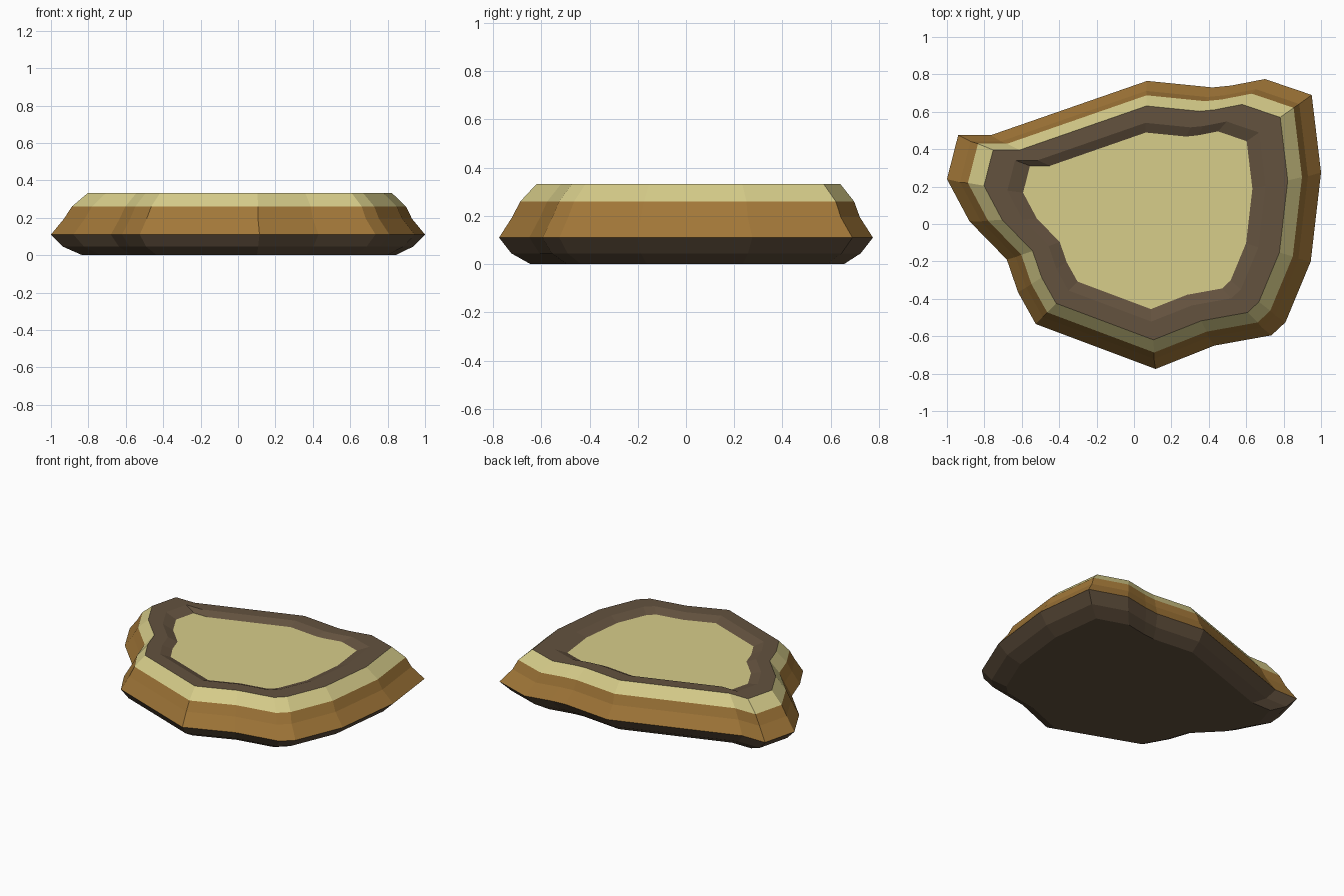
import bpy

cube = bpy.data.objects.get("Cube")
if cube:
    bpy.data.objects.remove(cube, do_unlink=True)


def make_material(name, rgb):
    mat = bpy.data.materials.new(name)
    mat.use_nodes = True
    color = (*rgb, 1.0)
    mat.diffuse_color = color
    mat.node_tree.nodes["Principled BSDF"].inputs["Base Color"].default_value = color
    return mat


cream = make_material("pale cream", (0.68, 0.61, 0.255))
tan = make_material("tan", (0.36, 0.185, 0.04))
brown = make_material("dark brown", (0.125, 0.084, 0.049))

# Widest outline of the slab, clockwise from the back right corner
OUTLINE = [
    (-.94, .475), (-.765, .475), (.07, .765), (.42, .73), (.52, .74), (.7, .775),
    (.95, .69), (1, .275), (.945, -.2), (.81, -.525), (.735, -.595), (.43, -.65),
    (.115, -.775), (-.525, -.535), (-.62, -.365), (-.68, -.19), (-.88, .015), (-1, .24),
]


def ring(scale, z, shift=0.0):
    """The outline scaled in plan, nudged, and set at a height."""
    return [(x * scale + shift, y * scale + shift, z) for x, y in OUTLINE]


def build_layer(name, rings, mat, cap_bottom=False, cap_top=False):
    """Bridge stacked rings into one band, with optional flat caps."""
    n = len(OUTLINE)
    verts = [v for r in rings for v in r]
    faces = []
    for level in range(len(rings) - 1):
        a, b = level * n, (level + 1) * n
        for i in range(n):
            j = (i + 1) % n
            faces.append((a + j, a + i, b + i, b + j))
    if cap_bottom:
        faces.append(tuple(range(n)))
    if cap_top:
        faces.append(tuple(reversed(range(len(verts) - n, len(verts)))))
    mesh = bpy.data.meshes.new(name)
    mesh.from_pydata(verts, [], faces)
    mesh.materials.append(mat)
    mesh.update()
    obj = bpy.data.objects.new(name, mesh)
    bpy.context.collection.objects.link(obj)
    return obj


# Shared rings from the ground up, then inward to the basin
foot = ring(.838, 0, .005)
lower = ring(.935, .045)
widest = ring(1, .11)
shoulder = ring(.93, .195)
rim_base = ring(.893, .26, .005)
rim_top = ring(.812, .333, .01)
ledge_inner = ring(.69, .333, .013)
basin_edge = ring(.613, .308, .02)

# Layers
build_layer("underside", [foot, lower, widest], brown, cap_bottom=True)
build_layer("outer_wall", [widest, shoulder, rim_base], tan)
build_layer("rim_band", [rim_base, rim_top], cream)
build_layer("top_ledge", [rim_top, ledge_inner, basin_edge], brown)
build_layer("basin_floor", [basin_edge], cream, cap_top=True)
